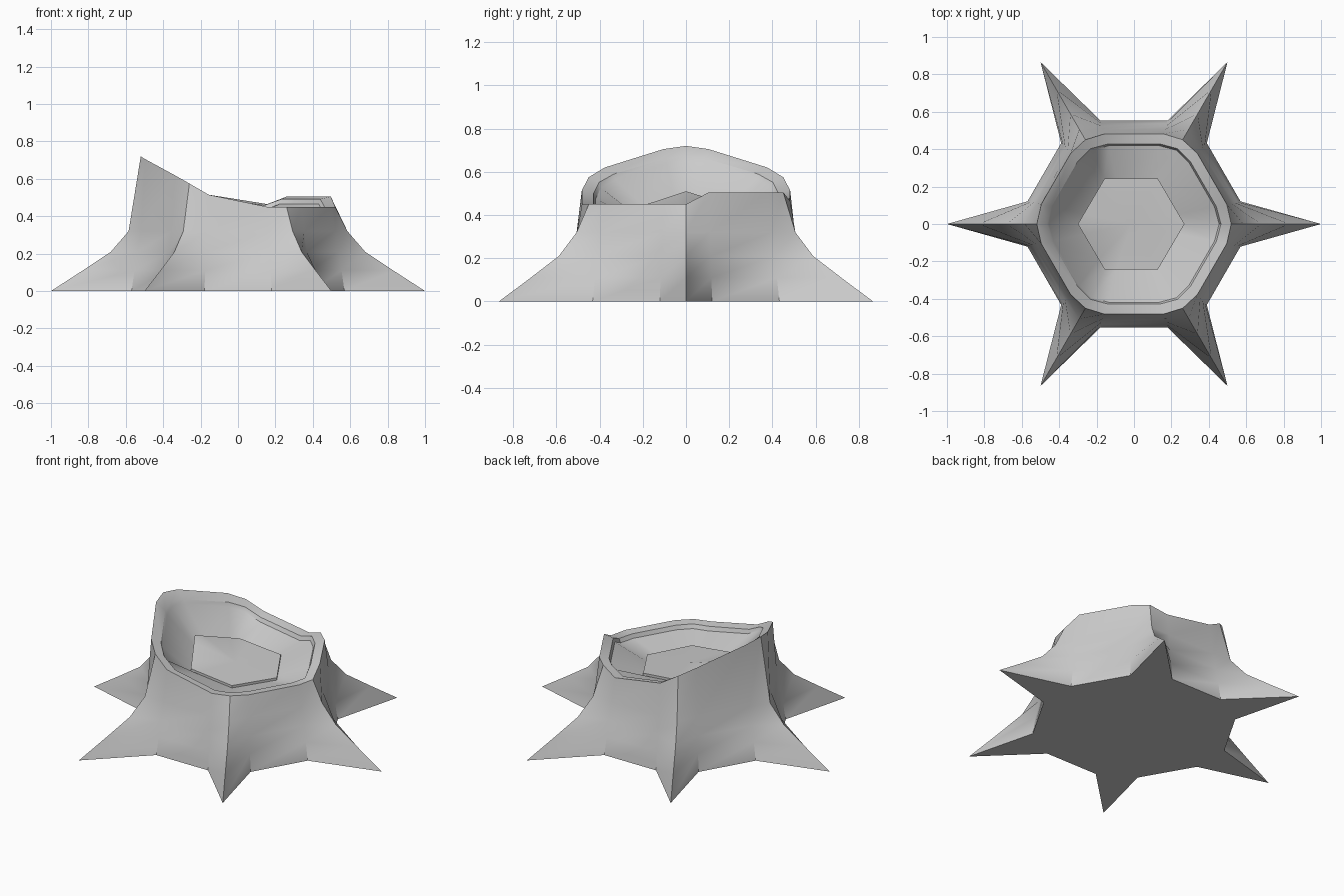
import bpy, bmesh
from math import cos, sin, radians

if "Cube" in bpy.data.objects:
    bpy.data.objects.remove(bpy.data.objects["Cube"])

# 18 directions: each of six roots has a ridge with a valley on either side
DIRS = [(60 * k + o, o == 0) for k in range(6) for o in (-12, 0, 12)]

# Rim height: high broken splinter at -x, low front, raised chip at back right
RIM = {0: .45, 12: .505, 48: .505, 60: .505, 72: .465, 108: .515,
       120: .575, 132: .62, 168: .705, 180: .72}
def rim_z(a):
    a %= 360
    if a > 180:
        a = 360 - a
        return .45 if a < 75 else RIM[a]
    return RIM[a]

def ring(ridge_r, valley_r, z):
    """18 points; z is a number or a function of the angle."""
    return [((ridge_r if t else valley_r) * cos(radians(a)),
             (ridge_r if t else valley_r) * sin(radians(a)),
             z(a) if callable(z) else z) for a, t in DIRS]

# Six-sided heartwood outline, one height per corner
HEX_Z = [.395, .41, .435, .51, .43, .40]
def hex_corner(k):
    a = radians(60 * (k % 6))
    return (-.015 + .285 * cos(a), .28 * sin(a), HEX_Z[k % 6])

def hex_ring(drop):
    pts = []
    for k in range(6):
        c = hex_corner(k)
        for n, f in ((k - 1, .22), (k, 0), (k + 1, .22)):
            p = [u + (v - u) * f for u, v in zip(c, hex_corner(n))]
            pts.append((p[0], p[1], p[2] - drop))
    return pts

def loft(name, rings, bottom=False, centre=None):
    bm = bmesh.new()
    loops = [[bm.verts.new(p) for p in r] for r in rings]
    for lo, hi in zip(loops, loops[1:]):
        for i in range(len(lo)):
            j = (i + 1) % len(lo)
            bm.faces.new((lo[i], lo[j], hi[j], hi[i]))
    if bottom:
        bm.faces.new(loops[0][::-1])
    if centre:
        c = bm.verts.new(centre)
        top = loops[-1]
        for i in range(len(top)):
            bm.faces.new((top[i], top[(i + 1) % len(top)], c))
    me = bpy.data.meshes.new(name)
    bm.to_mesh(me)
    bm.free()
    ob = bpy.data.objects.new(name, me)
    bpy.context.collection.objects.link(ob)
    bpy.ops.object.select_all(action='DESELECT')
    ob.select_set(True)
    bpy.context.view_layer.objects.active = ob
    bpy.ops.object.shade_smooth_by_angle(angle=radians(35))
    return ob

def lip_z(a):       # inner edge of the rim dips more on the tall side
    z = rim_z(a)
    return z - .005 - .15 * max(0, z - .45)

# Stump: flared roots, trunk, bark lip, then the hollow down to the heartwood
loft("stump", [
    ring(1.0, .582, 0),
    ring(.83, .566, .11),
    ring(.68, .55, .21),
    ring(.585, .53, .32),
    ring(.52, .507, rim_z),
    ring(.465, .45, lip_z),
    ring(.455, .44, lambda a: lip_z(a) - .025),
    hex_ring(.015),
], bottom=True)

# Heartwood: slightly raised six-sided patch in the hollow
loft("heartwood", [hex_ring(.015), hex_ring(0)], centre=(-.015, 0, .42))
